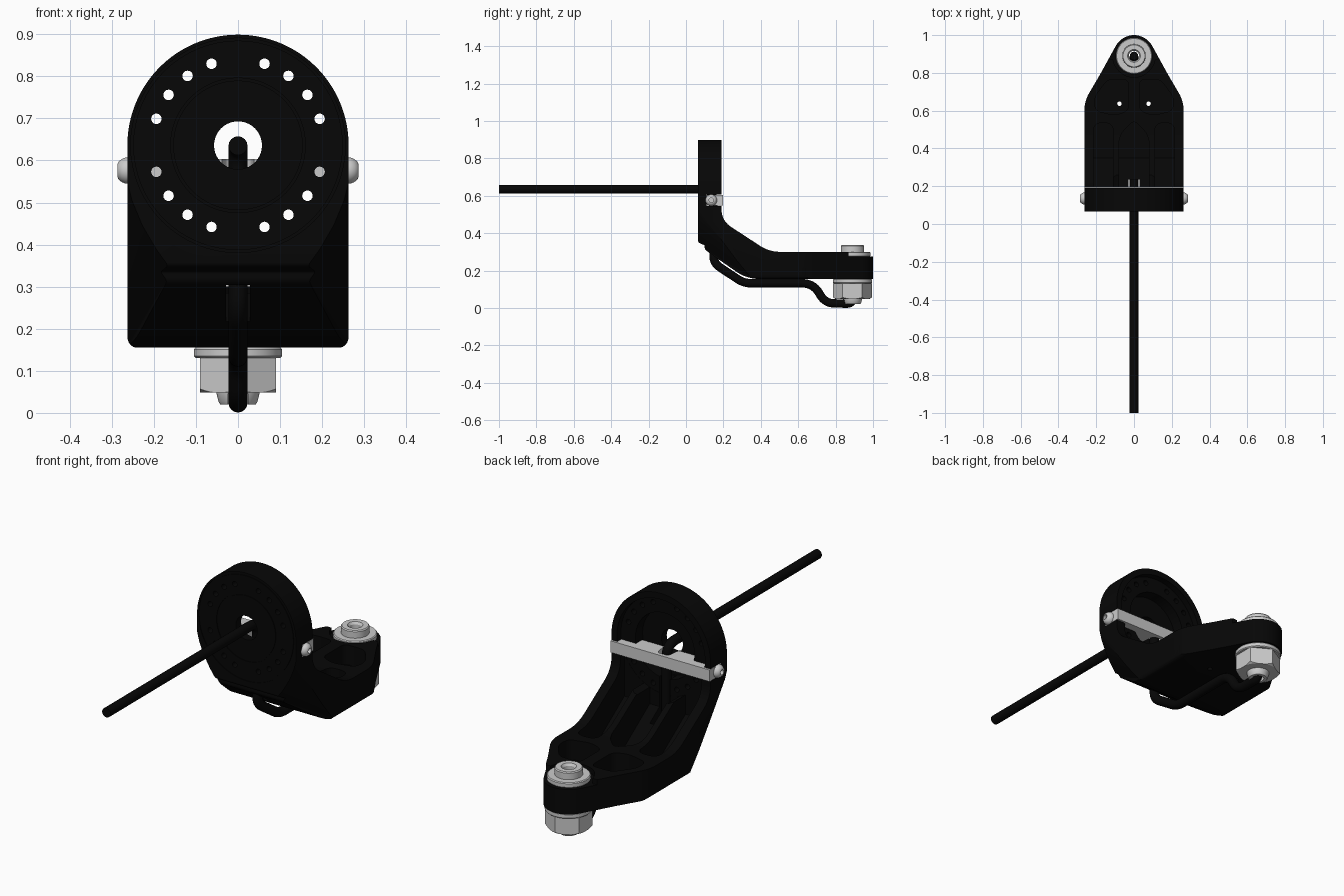
import bpy, bmesh, math
from mathutils import Vector, Matrix

if "Cube" in bpy.data.objects:
    bpy.data.objects.remove(bpy.data.objects["Cube"])

BLACK = bpy.data.materials.new("black")
BLACK.diffuse_color = (0.002, 0.002, 0.002, 1)
BLACK.use_nodes = True
BLACK.node_tree.nodes["Principled BSDF"].inputs["Base Color"].default_value = BLACK.diffuse_color

def activate(o):
    bpy.ops.object.select_all(action='DESELECT')
    o.select_set(True)
    bpy.context.view_layer.objects.active = o

def make(name, bm):
    bmesh.ops.remove_doubles(bm, verts=bm.verts, dist=1e-5)
    bmesh.ops.recalc_face_normals(bm, faces=bm.faces)
    me = bpy.data.meshes.new(name)
    bm.to_mesh(me)
    bm.free()
    o = bpy.data.objects.new(name, me)
    bpy.context.collection.objects.link(o)
    return o

def fillet(pts, d, closed=True, n=6):
    """Round the corners of a path; d is the cut-back distance (one or per point)."""
    P = [Vector(p) for p in pts]
    out = []
    for i, p in enumerate(P):
        k = d[i] if isinstance(d, (list, tuple)) else d
        if k == 0 or (not closed and i in (0, len(P) - 1)):
            out.append(p)
            continue
        a, b = P[i - 1] - p, P[(i + 1) % len(P)] - p
        s = p + a.normalized() * min(k, a.length * .48)
        e = p + b.normalized() * min(k, b.length * .48)
        for j in range(n + 1):
            t = j / n
            out.append(s * (1 - t) ** 2 + p * 2 * t * (1 - t) + e * t * t)
    return out

def arc(cx, cy, r, a0, a1, n):
    return [(cx + r * math.cos(math.radians(a0 + (a1 - a0) * i / n)),
             cy + r * math.sin(math.radians(a0 + (a1 - a0) * i / n))) for i in range(n + 1)]

def circle(cx, cy, r, n=32):
    return arc(cx, cy, r, 0, 360, n)[:-1]

def prism(name, pts, axis, lo, hi):
    """Extrude a 2D outline along an axis."""
    place = {'x': lambda a, b, h: (h, a, b), 'y': lambda a, b, h: (a, h, b),
             'z': lambda a, b, h: (a, b, h)}[axis]
    bm = bmesh.new()
    A = [bm.verts.new(place(p[0], p[1], lo)) for p in pts]
    B = [bm.verts.new(place(p[0], p[1], hi)) for p in pts]
    bm.faces.new(A)
    bm.faces.new(B[::-1])
    for i in range(len(A)):
        j = (i + 1) % len(A)
        bm.faces.new((A[i], A[j], B[j], B[i]))
    return make(name, bm)

def box(name, x0, x1, y0, y1, z0, z1):
    return prism(name, [(x0, y0), (x1, y0), (x1, y1), (x0, y1)], 'z', z0, z1)

def cone(name, base, apex):
    """Pyramid from a 3D outline to a point."""
    bm = bmesh.new()
    A, t = [bm.verts.new(p) for p in base], bm.verts.new(apex)
    bm.faces.new(A)
    for i in range(len(A)):
        bm.faces.new((A[i], A[(i + 1) % len(A)], t))
    return make(name, bm)

def lathe(name, prof, mat, n=48):
    """Revolve a closed (radius, height) profile around z, then place it."""
    bm = bmesh.new()
    rings = [[bm.verts.new((r * math.cos(i * math.tau / n), r * math.sin(i * math.tau / n), h))
              for i in range(n)] for r, h in prof]
    for k in range(len(prof)):
        A, B = rings[k], rings[(k + 1) % len(prof)]
        if prof[k][0] == 0 and prof[(k + 1) % len(prof)][0] == 0:
            continue
        for i in range(n):
            j = (i + 1) % n
            bm.faces.new((A[i], A[j], B[j], B[i]))
    bm.transform(mat)
    return make(name, bm)

def boolean(o, cutter, op='DIFFERENCE'):
    m = o.modifiers.new("b", 'BOOLEAN')
    m.object, m.operation, m.solver = cutter, op, 'EXACT'
    activate(o)
    bpy.ops.object.modifier_apply(modifier="b")
    bpy.data.objects.remove(cutter)

def finish(o, mat=None):
    if mat:
        o.data.materials.clear()
        o.data.materials.append(mat)
    activate(o)
    bpy.ops.object.shade_smooth_by_angle(angle=math.radians(30))

CZ, BY = 0.636, 0.89     # disc centre height, bolt axis y

# Bracket: side profile, trimmed by the front and top outlines
side = fillet([(.065, .95), (.065, .35), (.1, .335), (.1, .312), (.325, .155), (1.05, .155),
               (1.05, .30), (.445, .30), (.19, .467), (.19, .95)],
              [0, .01, .005, .02, .07, 0, 0, .06, .06, 0])
body = prism("bracket_body", side, 'x', -.3, .3)
front = arc(0, CZ, .263, 0, 180, 64) + fillet([(-.263, .4), (-.263, .154), (.263, .154), (.263, .4)],
                                              [0, .03, .03, 0])
boolean(body, prism("c", front, 'y', -.2, 1.2), 'INTERSECT')
top = arc(0, BY, .11, 30.4, 149.6, 24) + fillet(
    [(-.18, .791), (-.263, .65), (-.263, 0), (.263, 0), (.263, .65), (.18, .791)],
    [0, .05, 0, 0, .05, 0])
boolean(body, prism("c", top, 'z', 0, 1.2), 'INTERSECT')

# Lower corners of the disc: rounded in front, fading out along the slope
for s in (-1, 1):
    corner = [(.3, .58), (.264, .575), (.25, .52), (.225, .46), (.19, .40), (.15, .345), (.14, .1), (.3, .1)]
    boolean(body, cone("c", [(s * x, .05, z) for x, z in corner], (s * .29, .42, .12)))

# Disc: stepped rear recess, centre hole, bolt circle, front ring grooves, bar notch
boolean(body, prism("c", circle(0, CZ, .234, 64), 'y', .16, .26))
boolean(body, prism("c", circle(0, CZ, .157, 64), 'y', .105, .2))
boolean(body, prism("c", circle(0, CZ, .057, 40), 'y', 0, .2))
for q in (0, 90, 180, 270):
    for a in (18, 36, 54, 72):
        t = math.radians(q + a)
        boolean(body, prism("c", circle(.204 * math.cos(t), CZ + .204 * math.sin(t), .0125, 20),
                            'y', 0, .2))
for r in (.157, .252):
    boolean(body, lathe("c", [(r - .003, -.01), (r + .003, -.01), (r + .003, .01), (r - .003, .01)],
                        Matrix.Translation((0, .059, CZ)) @ Matrix.Rotation(math.pi / 2, 4, 'X'), 64))
boolean(body, box("c", -.3, .3, .109, .26, .546, .606))

# Arm: lightening pockets that follow the bent floor
lanes = [fillet([(-.08, .08), (.08, .08), (.08, .47), (0, .55), (-.08, .47)], [0, 0, .05, .03, .05])]
for s in (-1, 1):
    lanes.append(fillet([(s * .11, .08), (s * .215, .08), (s * .215, .535), (s * .11, .535)],
                        [0, 0, .045, .045]))
    lanes.append(fillet([(s * .03, .60), (s * .10, .575), (s * .205, .60), (s * .21, .67),
                         (s * .14, .765), (s * .03, .765)], .03))
for lane in lanes:
    cut = prism("c", lane, 'z', .1, .62)
    boolean(cut, prism("f", [(.161, .61), (.161, .337), (.35, .205), (1, .205), (1, .61)],
                       'x', -.4, .4), 'INTERSECT')
    boolean(body, cut)

# Arm: cable slot, small holes, bolt seat and bolt hole
boolean(body, box("c", -.028, .028, .112, .235, .1, .55))
for s in (-1, 1):
    boolean(body, prism("c", circle(s * .077, .637, .012, 20), 'z', .1, .4))
boolean(body, prism("c", circle(0, BY, .113, 48), 'z', .275, .4))
boolean(body, box("c", -.2, .2, .87, 1.1, .2751, .41))
boolean(body, prism("c", circle(0, BY, .055, 32), 'z', .1, .4))
finish(body, BLACK)

# Cross bar with a relief for the cable, and its two button-head screws
bar = box("cross_bar", -.263, .263, .11, .197, .548, .604)
boolean(bar, prism("c", fillet([(-.045, .05), (.045, .05), (.03, .178), (-.03, .178)],
                               [0, 0, .02, .02]), 'z', .5, .7))
finish(bar)
for s, nm in ((-1, "left"), (1, "right")):
    m = Matrix.Translation((s * .262, .135, .576)) @ Matrix.Rotation(s * math.pi / 2, 4, 'Y')
    head = lathe("bar_screw_" + nm, [(0, 0), (.031, 0), (.031, .006), (.027, .015), (.021, .022),
                                     (.014, .025), (.012, .025), (.012, .01), (0, .01)], m, 32)
    finish(head)

# Hollow bolt, washers and hex nut
at = Matrix.Translation((0, BY, 0))
bolt = lathe("hollow_bolt", [(.027, .02), (.042, .02), (.046, .026), (.052, .05), (.052, .30), (.062, .30),
                             (.062, .331), (.058, .336), (.034, .336), (.027, .325)], at)
boolean(bolt, box("c", -.024, .024, .8, BY, 0, .046))
finish(bolt)
for nm, z0, z1, r in (("upper_washer", .275, .30, .096), ("lower_washer", .131, .155, .105)):
    finish(lathe(nm, [(.05, z0), (r - .004, z0), (r, z0 + .004), (r, z1 - .004),
                      (r - .004, z1), (.05, z1)], at))
nut = prism("hex_nut", arc(0, BY, .104, 30, 330, 5), 'z', .049, .131)
boolean(nut, lathe("c", [(0, .04), (.088, .04), (.092, .049), (.106, .058), (.106, .14), (0, .14)], at),
        'INTERSECT')
boolean(nut, prism("c", circle(0, BY, .05, 48), 'z', 0, .2))
finish(nut)

# Cable: in through the disc, down behind it, under the arm and up into the bolt
path = fillet([(0, -1, .635), (0, .146, .635), (0, .147, .24), (0, .31, .132), (0, .68, .132),
               (0, .745, .025), (0, BY, .023), (0, BY, .29)],
              [0, .06, .04, .04, .06, .05, .03, 0], closed=False, n=8)
cu = bpy.data.curves.new("cable", 'CURVE')
cu.dimensions = '3D'
cu.bevel_depth, cu.bevel_resolution, cu.use_fill_caps = .0225, 6, True
sp = cu.splines.new('POLY')
sp.points.add(len(path) - 1)
for p, v in zip(sp.points, path):
    p.co = (*v, 1)
cable = bpy.data.objects.new("cable", cu)
bpy.context.collection.objects.link(cable)
activate(cable)
bpy.ops.object.convert(target='MESH')
finish(bpy.context.object, BLACK)
